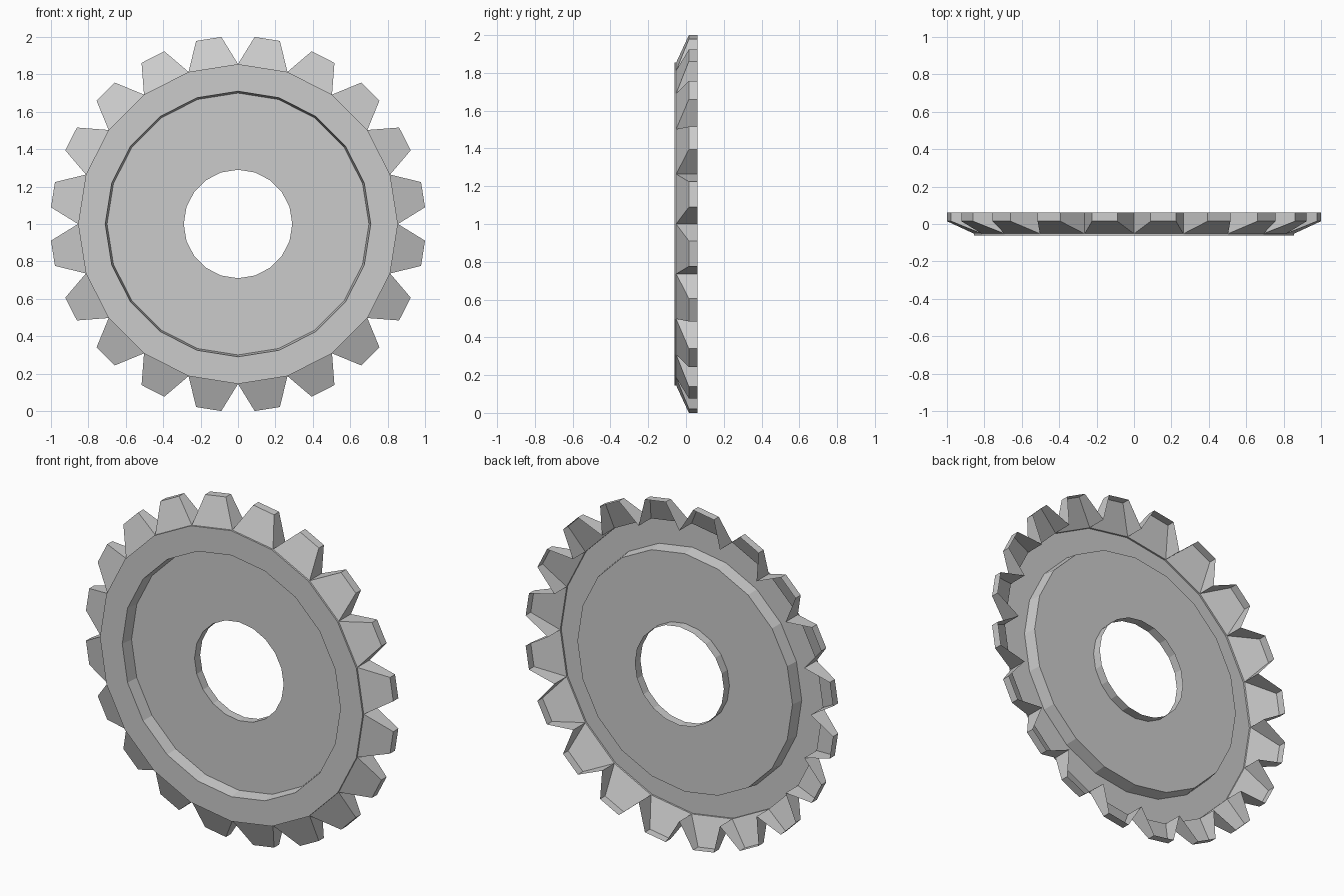
import bpy, bmesh
from math import sin, cos, radians

if "Cube" in bpy.data.objects:
    bpy.data.objects.remove(bpy.data.objects["Cube"])

N = 20                      # teeth, and sides of every circle
STEP = 360 / N
CENTRE_Z = 1.0
BACK = 0.062                # y of the open back edge


def polar(r, deg, y):
    a = radians(deg)
    return (r * sin(a), y, CENTRE_Z + r * cos(a))


def finish(name, bm):
    bmesh.ops.remove_doubles(bm, verts=bm.verts, dist=1e-5)
    bmesh.ops.recalc_face_normals(bm, faces=bm.faces)
    # Open sheets: make the broad faces look towards the front
    if sum(f.normal.y * f.calc_area() for f in bm.faces) > 0:
        bmesh.ops.reverse_faces(bm, faces=bm.faces)
    mesh = bpy.data.meshes.new(name)
    bm.to_mesh(mesh)
    bm.free()
    obj = bpy.data.objects.new(name, mesh)
    bpy.context.collection.objects.link(obj)
    return obj


def lathe(name, profile):
    """Sweep an open (radius, y) profile around the wheel axis."""
    bm = bmesh.new()
    rings = [[bm.verts.new(polar(r, k * STEP, y)) for r, y in profile] for k in range(N)]
    for k in range(N):
        a, b = rings[k], rings[(k + 1) % N]
        for i in range(len(profile) - 1):
            bm.faces.new((a[i], a[i + 1], b[i + 1], b[i]))
    return finish(name, bm)


# Thin pressed disc: hub collar to the rear, recessed web, raised rim
lathe("dished_disc", [(0.29, BACK), (0.29, 0.01), (0.70, 0.01),
                      (0.71, -0.062), (0.855, -0.062), (0.855, -0.052)])

# Hollow teeth: sloped front, tip and two flanks, open at the back
bm = bmesh.new()
outline = [(0.855, -9, -0.052), (1.004, -3.9, 0.015),
           (1.004, 3.9, 0.015), (0.855, 9, -0.052)]
for k in range(N):
    mid = (k + 0.5) * STEP
    front = [bm.verts.new(polar(r, mid + d, y)) for r, d, y in outline]
    back = [bm.verts.new(polar(r, mid + d, BACK)) for r, d, y in outline]
    bm.faces.new(front)
    for i in range(3):
        bm.faces.new((front[i], back[i], back[i + 1], front[i + 1]))
finish("teeth", bm)
